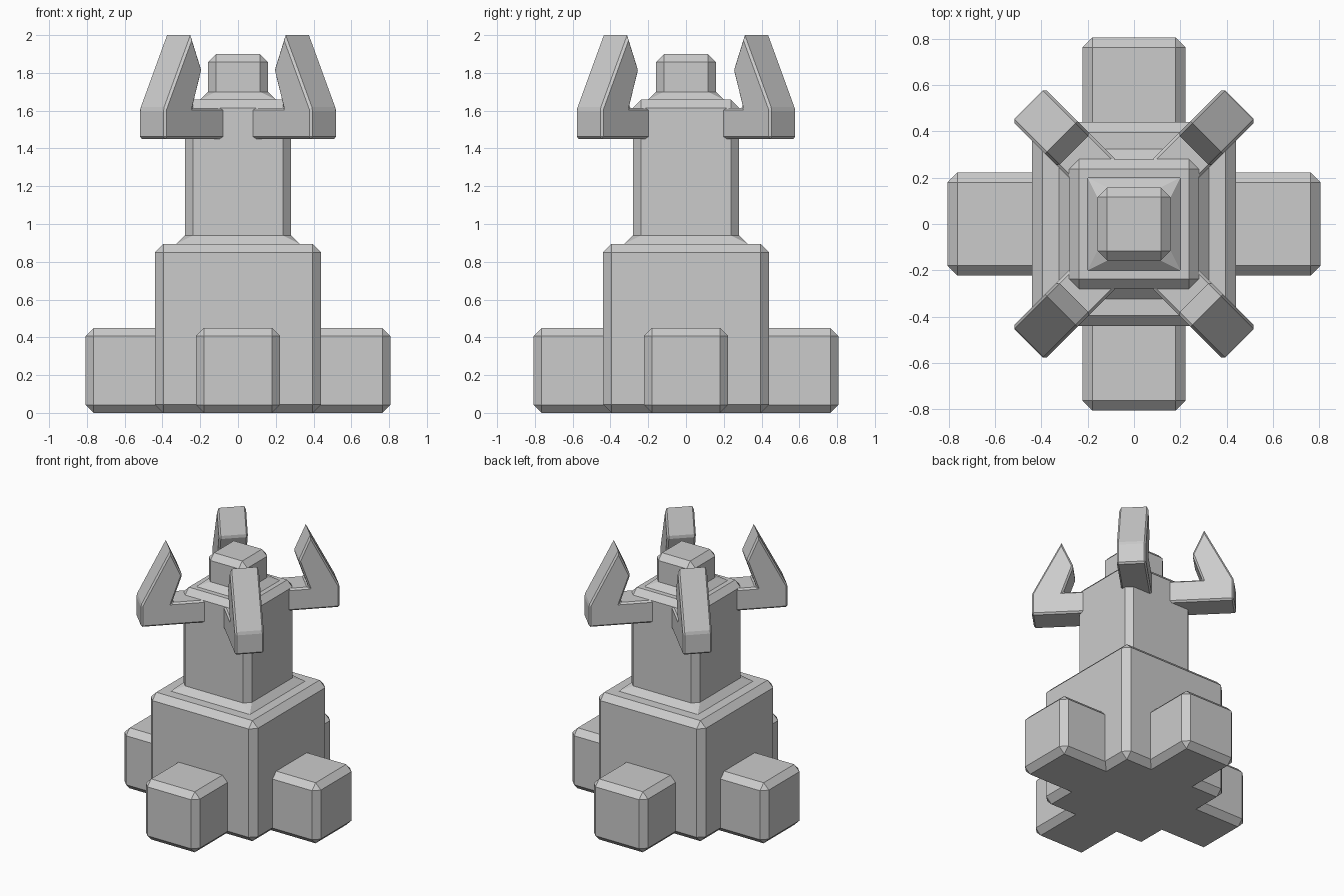
import bpy, bmesh, math
from mathutils import Matrix, Vector

if "Cube" in bpy.data.objects:
    bpy.data.objects.remove(bpy.data.objects["Cube"])


def finish(name, bm):
    bmesh.ops.remove_doubles(bm, verts=bm.verts, dist=1e-4)
    bmesh.ops.recalc_face_normals(bm, faces=bm.faces)
    mesh = bpy.data.meshes.new(name)
    bm.to_mesh(mesh)
    bm.free()
    obj = bpy.data.objects.new(name, mesh)
    bpy.context.collection.objects.link(obj)
    return obj


def ring(bm, half, cut, z):
    """Square ring with its corners cut off."""
    verts = []
    for k in range(4):
        rot = Matrix.Rotation(k * math.pi / 2, 3, 'Z')
        for p in ((half, half - cut, z), (half - cut, half, z)):
            verts.append(bm.verts.new(rot @ Vector(p)))
    return verts


# Tower: stacked chamfered blocks with flared joints (half width, corner cut, z)
PROFILE = [
    (0.395, 0, 0), (0.44, 0.045, 0.045), (0.44, 0.045, 0.85), (0.395, 0, 0.895),
    (0.325, 0, 0.895), (0.28, 0.042, 0.94), (0.28, 0.042, 1.615), (0.238, 0, 1.658),
    (0.202, 0, 1.658), (0.158, 0.042, 1.70), (0.158, 0.042, 1.858), (0.116, 0, 1.90),
]
bm = bmesh.new()
rings = [ring(bm, *p) for p in PROFILE]
for a, b in zip(rings, rings[1:]):
    for i in range(8):
        j = (i + 1) % 8
        bm.faces.new((a[i], a[j], b[j], b[i]))
bm.faces.new(rings[0])
bm.faces.new(rings[-1])
finish("tower", bm)

# Feet: one chamfered block on each side
for k, side in enumerate(("right", "back", "left", "front")):
    bm = bmesh.new()
    bmesh.ops.create_cube(bm, size=1)
    bmesh.ops.scale(bm, vec=(0.51, 0.445, 0.45), verts=bm.verts)
    bmesh.ops.translate(bm, vec=(0.552, 0, 0.225), verts=bm.verts)
    bmesh.ops.bevel(bm, geom=bm.edges[:], offset=0.043, segments=1,
                    affect='EDGES', clamp_overlap=True)
    bm.transform(Matrix.Rotation(k * math.pi / 2, 4, 'Z'))
    finish("foot_" + side, bm)

# Horns: bent arm profile (distance from axis, z), set on the diagonals
HORN = [(0.15, 1.45), (0.687, 1.45), (0.687, 1.61), (0.486, 2.0),
        (0.405, 1.815), (0.474, 1.615), (0.15, 1.615)]
WIDTH, SHIFT = 0.198, 0.042
for sx, xname in ((1, "right"), (-1, "left")):
    for sy, yname in ((1, "back"), (-1, "front")):
        bm = bmesh.new()
        face = bm.faces.new([bm.verts.new((r, SHIFT - WIDTH / 2, z)) for r, z in HORN])
        out = bmesh.ops.extrude_face_region(bm, geom=[face])
        moved = [v for v in out["geom"] if isinstance(v, bmesh.types.BMVert)]
        bmesh.ops.translate(bm, vec=(0, WIDTH, 0), verts=moved)
        bmesh.ops.recalc_face_normals(bm, faces=bm.faces)
        # Small chamfer everywhere except the sharp tip
        edges = [e for e in bm.edges if min(v.co.z for v in e.verts) < 1.99]
        bmesh.ops.bevel(bm, geom=edges, offset=0.012, segments=1,
                        affect='EDGES', clamp_overlap=True)
        bm.transform(Matrix.Diagonal((sx, sy, 1, 1)) @ Matrix.Rotation(math.pi / 4, 4, 'Z'))
        finish(f"horn_{yname}_{xname}", bm)
